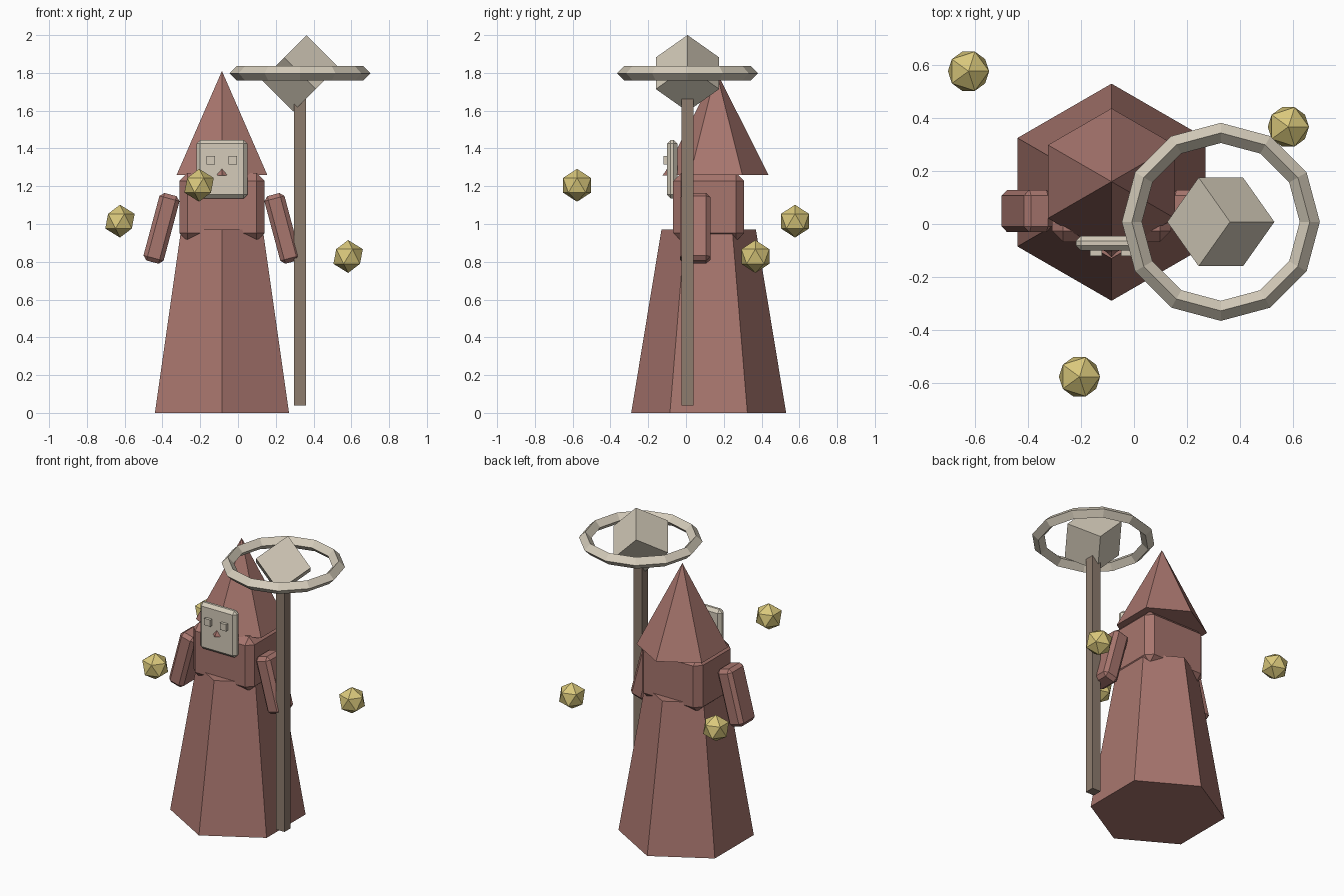
import bpy, bmesh
from math import sin, cos, pi, radians
from mathutils import Euler

cube = bpy.data.objects.get("Cube")
if cube:
    bpy.data.objects.remove(cube, do_unlink=True)

AXIS = -0.085  # x of the figure's own mirror plane


def material(name, rgb):
    m = bpy.data.materials.new(name)
    m.use_nodes = True
    m.diffuse_color = (*rgb, 1)
    m.node_tree.nodes["Principled BSDF"].inputs["Base Color"].default_value = (*rgb, 1)
    return m


CLOTH = material("red cloth", (0.39, 0.18, 0.155))
BONE = material("pale bone", (0.66, 0.60, 0.49))
GOLD = material("gold", (0.70, 0.58, 0.20))
WOOD = material("brown wood", (0.27, 0.20, 0.155))


def finish(bm, name, mat, loc, rot=(0, 0, 0)):
    bmesh.ops.recalc_face_normals(bm, faces=bm.faces)
    mesh = bpy.data.meshes.new(name)
    bm.to_mesh(mesh)
    bm.free()
    mesh.materials.append(mat)
    obj = bpy.data.objects.new(name, mesh)
    obj.location = loc
    obj.rotation_euler = Euler([radians(a) for a in rot])
    bpy.context.collection.objects.link(obj)
    return obj


def box(name, mat, loc, size, bevel=0, rot=(0, 0, 0)):
    bm = bmesh.new()
    bmesh.ops.create_cube(bm, size=1)
    bmesh.ops.scale(bm, vec=size, verts=bm.verts)
    if bevel:
        bmesh.ops.bevel(bm, geom=bm.edges[:], offset=bevel, segments=1,
                        affect='EDGES', profile=0.5)
    return finish(bm, name, mat, loc, rot)


def cone(name, mat, loc, sides, r_base, r_top, height):
    """Cone or frustum standing on loc, with one corner facing the front."""
    bm = bmesh.new()
    angles = [2 * pi * i / sides - pi / 2 for i in range(sides)]
    base = [bm.verts.new((r_base * cos(a), r_base * sin(a), 0)) for a in angles]
    bm.faces.new(base)
    if r_top:
        top = [bm.verts.new((r_top * cos(a), r_top * sin(a), height)) for a in angles]
        bm.faces.new(top)
    else:
        top = [bm.verts.new((0, 0, height))] * sides
    for i in range(sides):
        j = (i + 1) % sides
        corners = [base[i], base[j], top[j], top[i]]
        bm.faces.new(corners if r_top else corners[:3])
    return finish(bm, name, mat, loc)


# Robe, torso and hood
cone("robe", CLOTH, (AXIS, 0.12, 0), 6, 0.41, 0.25, 0.97)
box("torso", CLOTH, (AXIS, 0.12, 1.09), (0.45, 0.375, 0.36), 0.042)
cone("hood", CLOTH, (AXIS, 0.16, 1.26), 6, 0.277, 0, 0.55)

# Mask with nose
box("mask", BONE, (AXIS, -0.073, 1.29), (0.27, 0.056, 0.31), 0.02)
cone("nose", CLOTH, (AXIS, -0.095, 1.257), 4, 0.03, 0, 0.04)

# Mirrored arms and eyes
for side, sign in (("right", -1), ("left", 1)):
    box(side + "_arm", CLOTH, (AXIS + sign * 0.32, 0.049, 0.977),
        (0.11, 0.16, 0.37), 0.022, (0, -sign * 15, 0))
    box(side + "_eye", BONE, (AXIS + sign * 0.058, -0.1, 1.337), (0.045, 0.04, 0.045))

# Staff with crystal cube and ring
SX, SY, SZ = 0.328, 0.008, 1.798
box("staff", WOOD, (SX, SY, 0.87), (0.063, 0.063, 1.66))
box("staff_crystal", BONE, (SX, SY, SZ), (0.237,) * 3, 0, (45, 45, 0))
bpy.ops.mesh.primitive_torus_add(location=(SX, SY, SZ), major_segments=12, minor_segments=4,
                                 major_radius=0.336, minor_radius=0.038)
ring = bpy.context.object
ring.name = "staff_ring"
ring.data.materials.append(BONE)

# Floating orbs
for name, loc in (("back_right_orb", (-0.625, 0.577, 1.015)),
                  ("front_orb", (-0.206, -0.577, 1.205)),
                  ("back_left_orb", (0.583, 0.367, 0.828))):
    bm = bmesh.new()
    bmesh.ops.create_icosphere(bm, subdivisions=1, radius=0.087)
    finish(bm, name, GOLD, loc)
